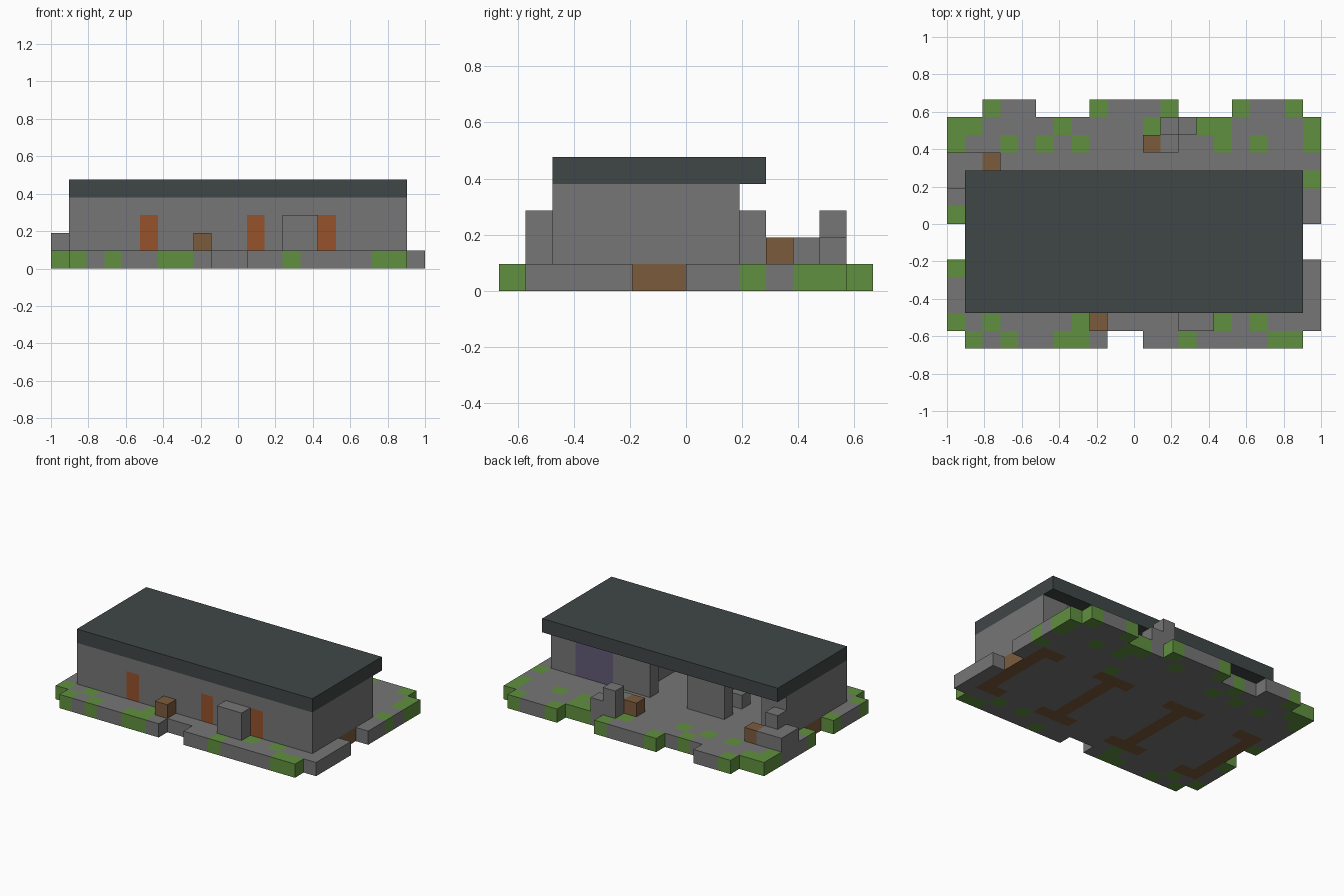
import bpy
import bmesh
from mathutils import Vector

if "Cube" in bpy.data.objects:
    bpy.data.objects.remove(bpy.data.objects["Cube"])

U = 2 / 21          # block size
DIRS = [Vector(d) for d in ((1, 0, 0), (-1, 0, 0), (0, 1, 0), (0, -1, 0), (0, 0, 1), (0, 0, -1))]


def material(name, rgb):
    m = bpy.data.materials.new(name)
    m.use_nodes = True
    m.diffuse_color = (*rgb, 1)
    m.node_tree.nodes["Principled BSDF"].inputs["Base Color"].default_value = (*rgb, 1)
    return m


MATS = {
    "s": material("stone_grey", (.18, .18, .18)),
    "g": material("moss_green", (.12, .28, .05)),
    "b": material("timber_brown", (.2, .105, .047)),
    "r": material("roof_slate", (.051, .061, .061)),
    "d": material("door_orange", (.3, .085, .025)),
    "w": material("window_purple", (.12, .105, .18)),
}
KEYS = list(MATS)


def block_mesh(name, cells):
    """Build the outer skin of a set of blocks: {(column, row, layer): material key}."""
    bm = bmesh.new()
    for cell, key in cells.items():
        for n in DIRS:
            if tuple(int(a + b) for a, b in zip(cell, n)) in cells:
                continue
            centre = Vector(cell) + Vector((.5, .5, .5)) + n / 2
            a = Vector((n.y, n.z, n.x)) / 2
            b = n.cross(a)
            corners = (centre - a - b, centre + a - b, centre + a + b, centre - a + b)
            face = bm.faces.new([bm.verts.new(((p.x - 10.5) * U, (p.y - 7) * U, p.z * U)) for p in corners])
            face.material_index = KEYS.index(key)
    bmesh.ops.remove_doubles(bm, verts=bm.verts, dist=U / 100)
    mesh = bpy.data.meshes.new(name)
    for m in MATS.values():
        mesh.materials.append(m)
    bm.to_mesh(mesh)
    bm.free()
    obj = bpy.data.objects.new(name, mesh)
    bpy.context.collection.objects.link(obj)


def box(key, cols, rows, layers):
    return {(i, j, k): key for i in range(*cols) for j in range(*rows) for k in range(*layers)}


# Ground slab: stone, with brown timber footings that also carry the walls
slab = box("s", (0, 21), (1, 13), (0, 1))
for cols in ((2, 5), (8, 13), (16, 20)):                 # back edge
    slab.update(box("s", cols, (13, 14), (0, 1)))
for cols in ((1, 9), (11, 20)):                          # front edge, open at the entrance
    slab.update(box("s", cols, (0, 1), (0, 1)))
for col in (0, 20):                                      # notches in both sides
    for row in (5, 6):
        del slab[col, row, 0]

footings = {}
for col in (1, 7, 13, 19):                               # cross walls with short end returns
    footings.update(box("b", (col, col + 1), (2, 9), (0, 1)))
    for row in (2, 8):
        footings.update(box("b", (max(col - 1, 1), min(col + 2, 20)), (row, row + 1), (0, 1)))
slab.update(footings)

# Moss patches: columns for each row
MOSS = {
    0: (1, 3, 6, 7, 13, 18, 19), 1: (0, 2, 7, 15, 17), 4: (0,), 7: (0,), 9: (14, 20),
    11: (0, 3, 5, 7, 15, 17, 20), 12: (0, 1, 6, 11, 14, 15, 20), 13: (2, 8, 12, 16, 19),
}
slab.update({(col, row, 0): "g" for row, cols in MOSS.items() for col in cols})
block_mesh("ground_slab", slab)

# Walls stand on the footings, plus a closed front wall
walls = {(i, j, k): "s" for i, j, _ in footings for k in range(1, 4)}
walls.update(box("s", (1, 20), (2, 3), (1, 4)))
for col in (5, 11, 15):                                  # front doors
    walls.update(box("d", (col, col + 1), (2, 3), (1, 3)))
walls.update(box("w", (15, 18), (8, 9), (1, 4)))         # rear window
block_mesh("walls", walls)

# Roof slab overhanging the back
block_mesh("roof", box("r", (1, 20), (2, 10), (4, 5)))

# Loose blocks and crates around the house
block_mesh("front_stone", box("s", (13, 15), (1, 2), (1, 3)))
block_mesh("front_crate", box("b", (8, 9), (1, 2), (1, 2)))
block_mesh("rear_stones", {**box("s", (12, 14), (12, 13), (1, 2)),
                           **box("s", (12, 13), (11, 12), (1, 2)),
                           **box("s", (12, 13), (12, 13), (2, 3))})
block_mesh("rear_crate", box("b", (11, 12), (11, 12), (1, 2)))
block_mesh("corner_stones", {**box("s", (0, 2), (9, 11), (1, 2)),
                             **box("s", (1, 2), (9, 10), (2, 3))})
block_mesh("corner_crate", box("b", (2, 3), (10, 11), (1, 2)))
block_mesh("room_stone", box("s", (6, 7), (6, 7), (1, 2)))
